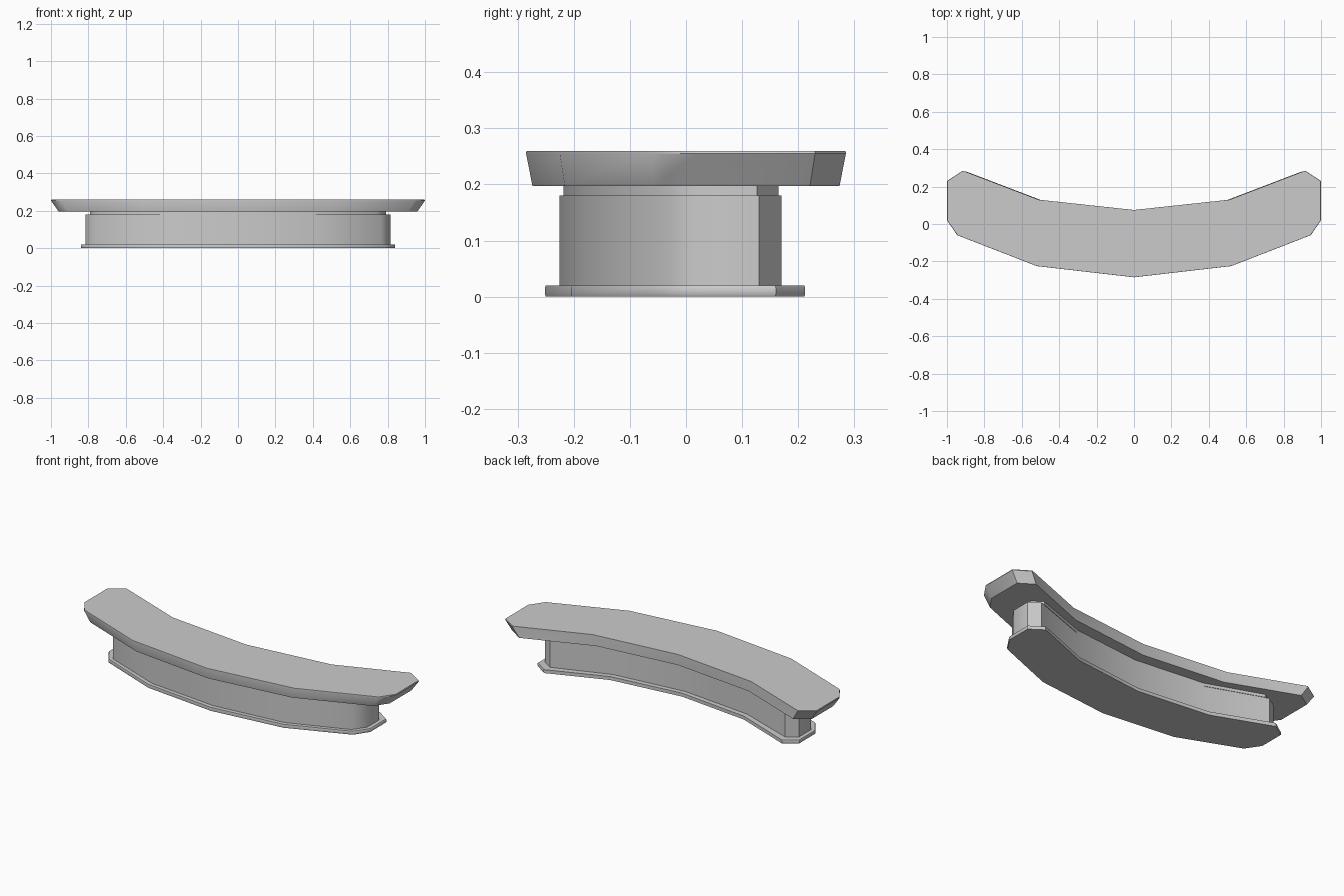
import bpy
import bmesh

if "Cube" in bpy.data.objects:
    bpy.data.objects.remove(bpy.data.objects["Cube"])

# Right-half outlines, front edge centre -> round the end -> back edge centre
TOP = [(0, -.285), (.52, -.225), (.945, -.06), (1, .02),
       (1, .23), (.915, .285), (.51, .13), (0, .075)]
BODY = [(0, -.225), (.425, -.182), (.765, -.052), (.815, .02),
        (.815, .13), (.755, .17), (.43, .053), (0, .008)]
BASE = [(0, -.251), (.435, -.204), (.785, -.066), (.84, .015),
        (.84, .16), (.765, .212), (.43, .083), (0, .035)]


def loft(name, half, sections, angle=0.75):
    """Curved slab: mirrored outline stacked at (z, scale) sections."""
    outline = half + [(-x, y) for x, y in half[-2:0:-1]]
    n = len(outline)
    bm = bmesh.new()
    rings = [[bm.verts.new((x * s, y * s, z)) for x, y in outline]
             for z, s in sections]
    for a, b in zip(rings, rings[1:]):
        for i in range(n):
            j = (i + 1) % n
            bm.faces.new((a[i], a[j], b[j], b[i]))
    # caps as quad strips between the front and back edges
    last = len(half) - 1
    for ring in (rings[0], rings[-1]):
        for i in range(last // 2):
            bm.faces.new((ring[i], ring[i + 1], ring[last - i - 1], ring[last - i]))
            bm.faces.new((ring[-i], ring[-i - 1], ring[last + i + 1], ring[last + i]))
    bmesh.ops.recalc_face_normals(bm, faces=bm.faces)
    mesh = bpy.data.meshes.new(name)
    bm.to_mesh(mesh)
    bm.free()
    obj = bpy.data.objects.new(name, mesh)
    bpy.context.collection.objects.link(obj)
    bpy.ops.object.select_all(action='DESELECT')
    obj.select_set(True)
    bpy.context.view_layer.objects.active = obj
    bpy.ops.object.shade_smooth_by_angle(angle=angle)
    return obj


# Thin foot plate
loft("base_plate", BASE, [(0, .997), (.004, 1), (.016, 1), (.02, .997)])
# Curved counter wall
loft("counter_body", BODY, [(.02, 1), (.18, 1)])
# Recessed neck under the top
loft("neck", BODY, [(.18, .97), (.197, .97)])
# Flared worktop
loft("counter_top", TOP, [(.197, .96), (.255, 1), (.26, .998)])
